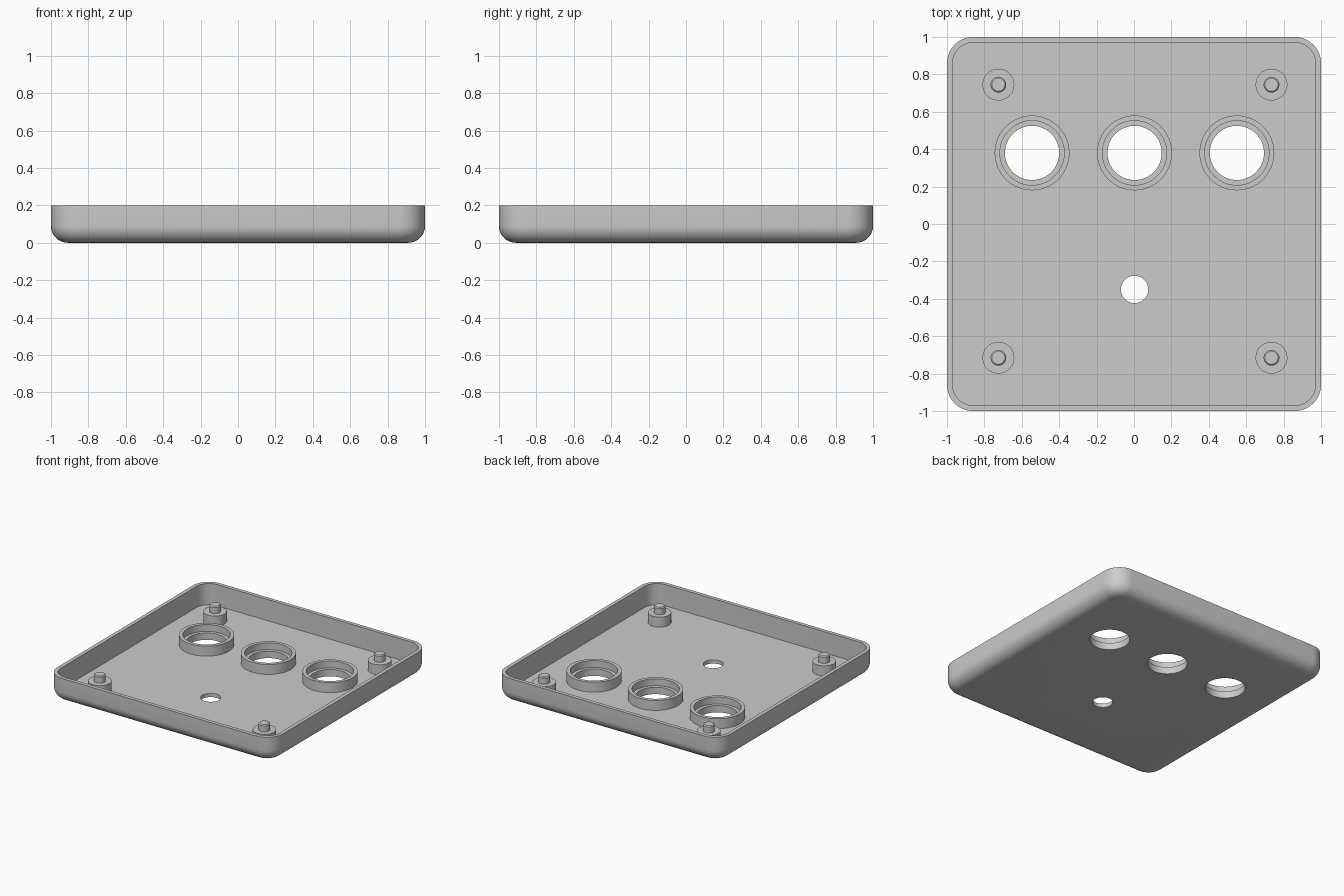
import bpy, bmesh
from math import sin, cos, pi

if "Cube" in bpy.data.objects:
    bpy.data.objects.remove(bpy.data.objects["Cube"], do_unlink=True)

grey = bpy.data.materials.new("plain grey")
grey.use_nodes = True
colour = (0.6, 0.6, 0.6, 1)
grey.diffuse_color = colour
grey.node_tree.nodes["Principled BSDF"].inputs["Base Color"].default_value = colour

HEIGHT, WALL, FLOOR = 0.2, 0.03, 0.03
CORNER, FILLET = 0.14, 0.09


def finish(bm, name):
    bmesh.ops.recalc_face_normals(bm, faces=bm.faces)
    mesh = bpy.data.meshes.new(name)
    bm.to_mesh(mesh)
    bm.free()
    obj = bpy.data.objects.new(name, mesh)
    bpy.context.collection.objects.link(obj)
    mesh.materials.append(grey)
    return obj


def smooth(obj):
    bpy.ops.object.select_all(action='DESELECT')
    obj.select_set(True)
    bpy.context.view_layer.objects.active = obj
    bpy.ops.object.shade_smooth_by_angle()


def bridge(bm, a, b):
    for i in range(len(a)):
        j = (i + 1) % len(a)
        bm.faces.new((a[i], a[j], b[j], b[i]))


def rounded_square(bm, inset, z, segments=10):
    """Ring of vertices around a square with rounded corners."""
    centre, radius = 1 - CORNER, CORNER - inset
    ring = []
    for k, (sx, sy) in enumerate(((1, 1), (-1, 1), (-1, -1), (1, -1))):
        for i in range(segments + 1):
            a = (k + i / segments) * pi / 2
            ring.append(bm.verts.new((sx * centre + radius * cos(a),
                                      sy * centre + radius * sin(a), z)))
    return ring


def lathe(name, profile, x, y, closed=False, segments=64):
    """Turn a (radius, z) profile about a vertical axis."""
    bm = bmesh.new()
    rings = [[bm.verts.new((x + r * cos(2 * pi * i / segments),
                            y + r * sin(2 * pi * i / segments), z))
              for i in range(segments)] for r, z in profile]
    for a, b in zip(rings, rings[1:]):
        bridge(bm, a, b)
    if closed:
        bridge(bm, rings[-1], rings[0])
    else:
        bm.faces.new(rings[0])
        bm.faces.new(rings[-1])
    return finish(bm, name)


# Tray shell: filleted underside, straight wall, flat rim, inner floor
bm = bmesh.new()
rings = []
for i in range(9):
    a = i / 8 * pi / 2
    rings.append(rounded_square(bm, FILLET * (1 - sin(a)), FILLET * (1 - cos(a))))
rings += [rounded_square(bm, 0, HEIGHT), rounded_square(bm, WALL, HEIGHT),
          rounded_square(bm, WALL, FLOOR)]
for a, b in zip(rings, rings[1:]):
    bridge(bm, a, b)
bm.faces.new(rings[0])
bm.faces.new(rings[-1])
tray = finish(bm, "tray")

# Through holes in the floor
sockets = [(x, 0.38) for x in (-0.545, 0.003, 0.55)]
for x, y, r in [(*s, 0.145) for s in sockets] + [(0.003, -0.35, 0.073)]:
    cutter = lathe("hole_cutter", [(r, -0.1), (r, 0.1)], x, y)
    cutter.hide_render = True
    mod = tray.modifiers.new("hole", 'BOOLEAN')
    mod.operation, mod.solver, mod.object = 'DIFFERENCE', 'EXACT', cutter
    bpy.context.view_layer.objects.active = tray
    bpy.ops.object.modifier_apply(modifier=mod.name)
    bpy.data.objects.remove(cutter, do_unlink=True)
smooth(tray)

# Stepped collars around the three large holes
for (x, y), side in zip(sockets, ("right", "middle", "left")):
    smooth(lathe("collar_" + side,
                 [(0.145, FLOOR), (0.145, 0.055), (0.172, 0.055),
                  (0.172, 0.11), (0.2, 0.11), (0.2, FLOOR)], x, y, closed=True))

# Corner posts with chamfered locating pins
for x, side in ((-0.725, "right"), (0.735, "left")):
    for y, end in ((0.745, "back"), (-0.715, "front")):
        smooth(lathe(f"post_{end}_{side}",
                     [(0.085, FLOOR), (0.085, 0.11), (0.042, 0.11),
                      (0.042, 0.158), (0.035, 0.165)], x, y, segments=48))
